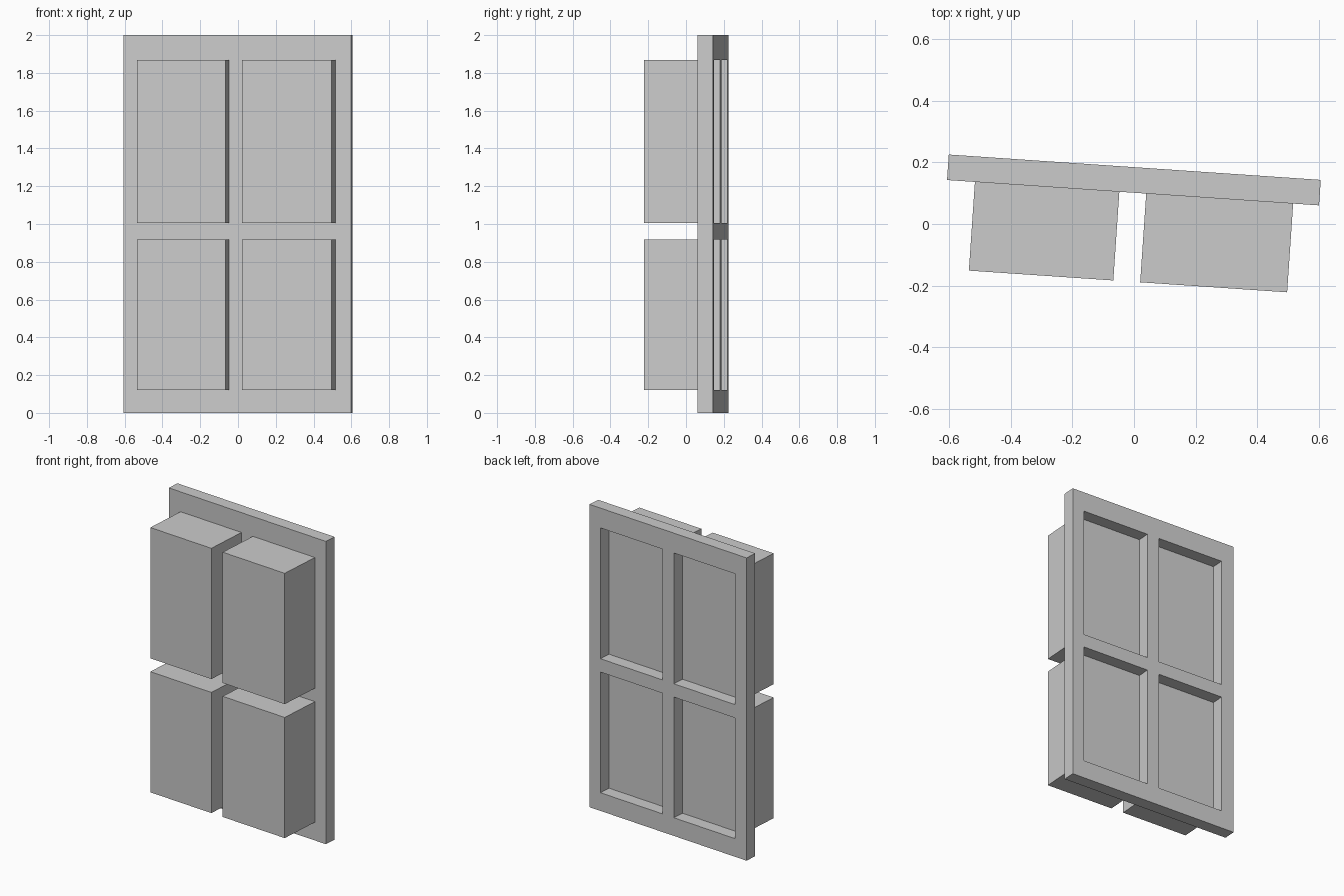
import bpy, bmesh
from mathutils import Matrix

if "Cube" in bpy.data.objects:
    bpy.data.objects.remove(bpy.data.objects["Cube"])

# Whole model is turned slightly about z
TURN = Matrix.Rotation(-0.068, 4, 'Z')
U = [-0.614, -0.5235, -0.0545, 0.0328, 0.510, 0.594]   # frame grid lines across
Z = [0.0, 0.12, 0.917, 1.005, 1.869, 2.0]              # frame grid lines up
FRONT, BACK, BOX_FRONT = 0.101, 0.1837, -0.187


def finish(bm, name):
    bmesh.ops.recalc_face_normals(bm, faces=bm.faces[:])
    mesh = bpy.data.meshes.new(name)
    bm.to_mesh(mesh)
    bm.free()
    obj = bpy.data.objects.new(name, mesh)
    obj.matrix_world = TURN
    bpy.context.collection.objects.link(obj)
    return obj


def box(name, u0, u1, y0, y1, z0, z1):
    bm = bmesh.new()
    bmesh.ops.create_cube(bm, size=1)
    bmesh.ops.scale(bm, vec=(u1 - u0, y1 - y0, z1 - z0), verts=bm.verts)
    bmesh.ops.translate(bm, vec=((u0 + u1) / 2, (y0 + y1) / 2, (z0 + z1) / 2), verts=bm.verts)
    return finish(bm, name)


# Window frame: grid of cells with four openings, extruded to thickness
bm = bmesh.new()
grid = [[bm.verts.new((u, FRONT, z)) for z in Z] for u in U]
for i in range(5):
    for j in range(5):
        if not (i % 2 and j % 2):
            bm.faces.new((grid[i][j], grid[i + 1][j], grid[i + 1][j + 1], grid[i][j + 1]))
ext = bmesh.ops.extrude_face_region(bm, geom=bm.faces[:], use_keep_orig=True)
moved = [g for g in ext['geom'] if isinstance(g, bmesh.types.BMVert)]
bmesh.ops.translate(bm, vec=(0, BACK - FRONT, 0), verts=moved)
finish(bm, "frame")

# Deep blocks standing in front of each opening
for i, side in ((1, "left"), (3, "right")):
    for j, level in ((1, "lower"), (3, "upper")):
        box(f"{level}_{side}_block", U[i], U[i + 1], BOX_FRONT, FRONT, Z[j], Z[j + 1])
